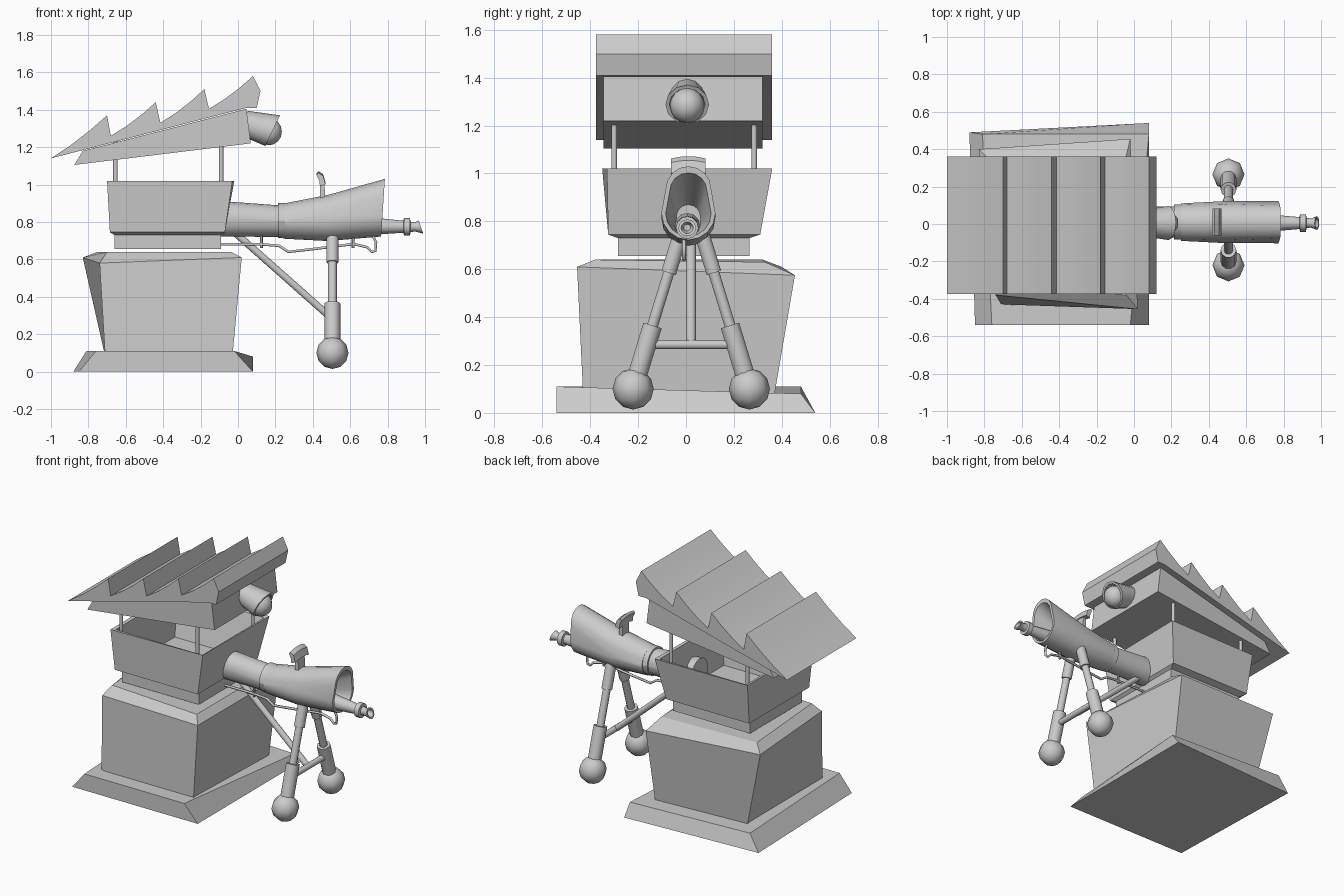
import bpy, bmesh
from math import sin, cos, pi, radians
from mathutils import Vector

if "Cube" in bpy.data.objects:
    bpy.data.objects.remove(bpy.data.objects["Cube"])


def loft(name, rings, caps=(True, True), smooth=None):
    """Skin a stack of equal-length vertex rings."""
    bm = bmesh.new()
    vs = [[bm.verts.new(p) for p in r] for r in rings]
    n = len(rings[0])
    for a, b in zip(vs, vs[1:]):
        for i in range(n):
            j = (i + 1) % n
            bm.faces.new((a[i], a[j], b[j], b[i]))
    if caps[0]:
        bm.faces.new(vs[0])
    if caps[1]:
        bm.faces.new(vs[-1])
    bmesh.ops.recalc_face_normals(bm, faces=bm.faces)
    me = bpy.data.meshes.new(name)
    bm.to_mesh(me)
    bm.free()
    ob = bpy.data.objects.new(name, me)
    bpy.context.collection.objects.link(ob)
    if smooth:
        smooth_obj(ob, smooth)
    return ob


def smooth_obj(ob, angle):
    bpy.ops.object.select_all(action='DESELECT')
    ob.select_set(True)
    bpy.context.view_layer.objects.active = ob
    bpy.ops.object.shade_smooth_by_angle(angle=radians(angle))


def rect(x0, x1, y0, y1, z):
    return [(x0, y0, z), (x1, y0, z), (x1, y1, z), (x0, y1, z)]


def extrude_y(name, prof, y0, y1):
    return loft(name, [[(x, y0, z) for x, z in prof], [(x, y1, z) for x, z in prof]])


def circle(c, axis, r, n):
    q = Vector(axis).to_track_quat('Z', 'Y')
    return [Vector(c) + q @ Vector((r * cos(2 * pi * i / n), r * sin(2 * pi * i / n), 0))
            for i in range(n)]


def rod(name, a, b, r, n=10):
    d = Vector(b) - Vector(a)
    return loft(name, [circle(a, d, r, n), circle(b, d, r, n)], smooth=50)


def ball(name, c, r, seg, rings, angle):
    bpy.ops.mesh.primitive_uv_sphere_add(segments=seg, ring_count=rings, radius=r, location=c)
    bpy.context.object.name = name
    smooth_obj(bpy.context.object, angle)


BY = 0.01  # barrel centre line


def egg(x, zl, rl, zu, ru, slant=0.0):
    """Hull of a lower and an upper circle, standing across x."""
    pts = []
    for i in range(18):
        up = i < 9
        a = pi * (i if up else i - 1) / 8
        z0, r = (zu, ru) if up else (zl, rl)
        z = z0 + r * sin(a)
        pts.append((x + slant * (z - 0.72), BY + r * cos(a), z))
    return pts


# Crooked plinth and body
loft("plinth", [
    [(-.85, -.54, 0), (.08, -.54, 0), (.08, .54, 0), (-.88, .49, 0)],
    [(-.76, -.54, .11), (-.02, -.54, .11), (.08, .48, .08), (-.81, .48, .11)]])
loft("body", [
    rect(-.71, -.03, -.43, .37, .08),
    [(-.74, -.38, .58), (.02, -.455, .61), (-.02, .455, .575), (-.83, .40, .61)],
    [(-.70, -.33, .64), (-.04, -.38, .64), (-.05, .33, .63), (-.75, .32, .64)]])

# Open cabin tub with thin walls
loft("cabin", [
    rect(-.66, -.09, -.285, .265, .655), rect(-.66, -.09, -.285, .265, .73),
    rect(-.685, -.07, -.325, .31, .745),
    [(-.70, -.35, 1.02), (-.03, -.33, 1.02), (-.02, .36, 1.02), (-.70, .35, 1.02)],
    rect(-.68, -.04, -.32, .335, 1.015), rect(-.65, -.085, -.28, .26, .75)])
for x in (-.655, -.09):
    for y in (-.30, .285):
        rod("roof_post", (x, y, .85), (x, y, 1.24), .012, 8)

# Saw-tooth roof over a wedge-shaped lower block
roof = []
starts = [(-1, 1.14), (-.68, 1.26), (-.415, 1.33), (-.155, 1.405)]
peaks = [(-.70, 1.37), (-.44, 1.44), (-.18, 1.51), (.08, 1.58)]
for s, p in zip(starts, peaks):
    for t in (0, .35, .7, 1):
        roof.append((s[0] + (p[0] - s[0]) * t,
                     s[1] + (p[1] - s[1]) * t - .045 * t * (1 - t)))
roof += [(.12, 1.50), (.10, 1.41), (.045, 1.41)]
smooth_obj(extrude_y("roof", roof, -.375, .36), 25)
extrude_y("roof_block", [(-.875, 1.105), (.068, 1.22), (.045, 1.405), (-.83, 1.18)], -.345, .32)

# Hooded lamp
end = (.185, .005, 1.288)
tilt = (.165, 0, -.08)
loft("lamp_hood", [
    circle((.04, .005, 1.325), (1, 0, -.15), .07, 12), circle(end, tilt, .091, 12),
    circle(end, tilt, .075, 12), circle((.08, .005, 1.32), tilt, .055, 12)], smooth=40)
ball("lamp_bulb", (.165, .005, 1.283), .073, 10, 8, 50)

# Barrel: rear tube, collar, flared hollow shroud
loft("rear_barrel", [egg(-.11, .805, .083, .83, .083), egg(.23, .803, .083, .805, .083)], smooth=40)
loft("barrel_collar", [egg(.215, .808, .094, .808, .094), egg(.26, .806, .094, .806, .094)], smooth=40)
loft("barrel_shroud", [
    egg(.25, .81, .10, .80, .10), egg(.48, .81, .112, .84, .104),
    egg(.765, .835, .113, .935, .095, .065), egg(.765, .833, .095, .925, .078, .065),
    egg(.55, .79, .05, .82, .05)], smooth=40)

# Nozzle, profile spun round its axis (x, radius)
NZ = .778
prof = [(.5, .055), (.72, .046), (.885, .032), (.887, .047), (.92, .047), (.922, .028), (.945, .024)]
rings = [circle((x, .005, NZ - .02 * (x - .7)), (1, 0, 0), r, 12) for x, r in prof]
rings += [circle((.978, .005, NZ - .005), (1, 0, .35), .037, 12),
          circle((.978, .005, NZ - .005), (1, 0, .35), .026, 12),
          circle((.94, .005, NZ - .004), (1, 0, 0), .014, 12)]
loft("nozzle", rings, smooth=40)

# Sight on top of the shroud
extrude_y("sight_stem", [(.44, .90), (.468, .90), (.462, 1.01), (.438, 1.01)], -.025, .045)
loft("sight_head", [[(x, BY + y, z - 1.8 * y * y) for x, z in
                     ((.438, 1.0), (.468, 1.01), (.455, 1.055), (.43, 1.072), (.42, 1.06), (.435, 1.03))]
                    for y in (-.072, -.035, 0, .035, .072)])

# Bipod legs, mirrored about their own centre
LX, LY = .505, .022


def leg_pt(side, z):
    return (LX, LY + side * (.05 + .306 * (.73 - z)), z)


for side in (-1, 1):
    rod("leg_upper_sleeve", leg_pt(side, .585), leg_pt(side, .75), .033)
    rod("leg_rod", leg_pt(side, .3), leg_pt(side, .65), .024)
    rod("leg_lower_sleeve", leg_pt(side, .12), leg_pt(side, .365), .042)
    ball("foot", leg_pt(side, .1), .086, 8, 6, 50)
rod("leg_crossbar", leg_pt(-1, .285), leg_pt(1, .285), .02)
rod("leg_brace", (-.03, LY, .755), (LX - .01, LY, .29), .02)

# Cable hanging below the barrel, with clips
path = [(-.12, .68), (.13, .68), (.22, .672), (.27, .64), (.40, .655), (.62, .682),
        (.69, .665), (.715, .64), (.735, .645), (.738, .69), (.72, .73)]
cu = bpy.data.curves.new("cable", 'CURVE')
cu.dimensions = '3D'
cu.bevel_depth = .008
cu.bevel_resolution = 1
cu.use_fill_caps = True
sp = cu.splines.new('POLY')
sp.points.add(len(path) - 1)
for p, (x, z) in zip(sp.points, path):
    p.co = (x, -.008, z, 1)
bpy.context.collection.objects.link(bpy.data.objects.new("cable", cu))
for x in (.125, .615):
    rod("cable_clip", (x, -.008, .662), (x, -.008, .74), .008, 6)
